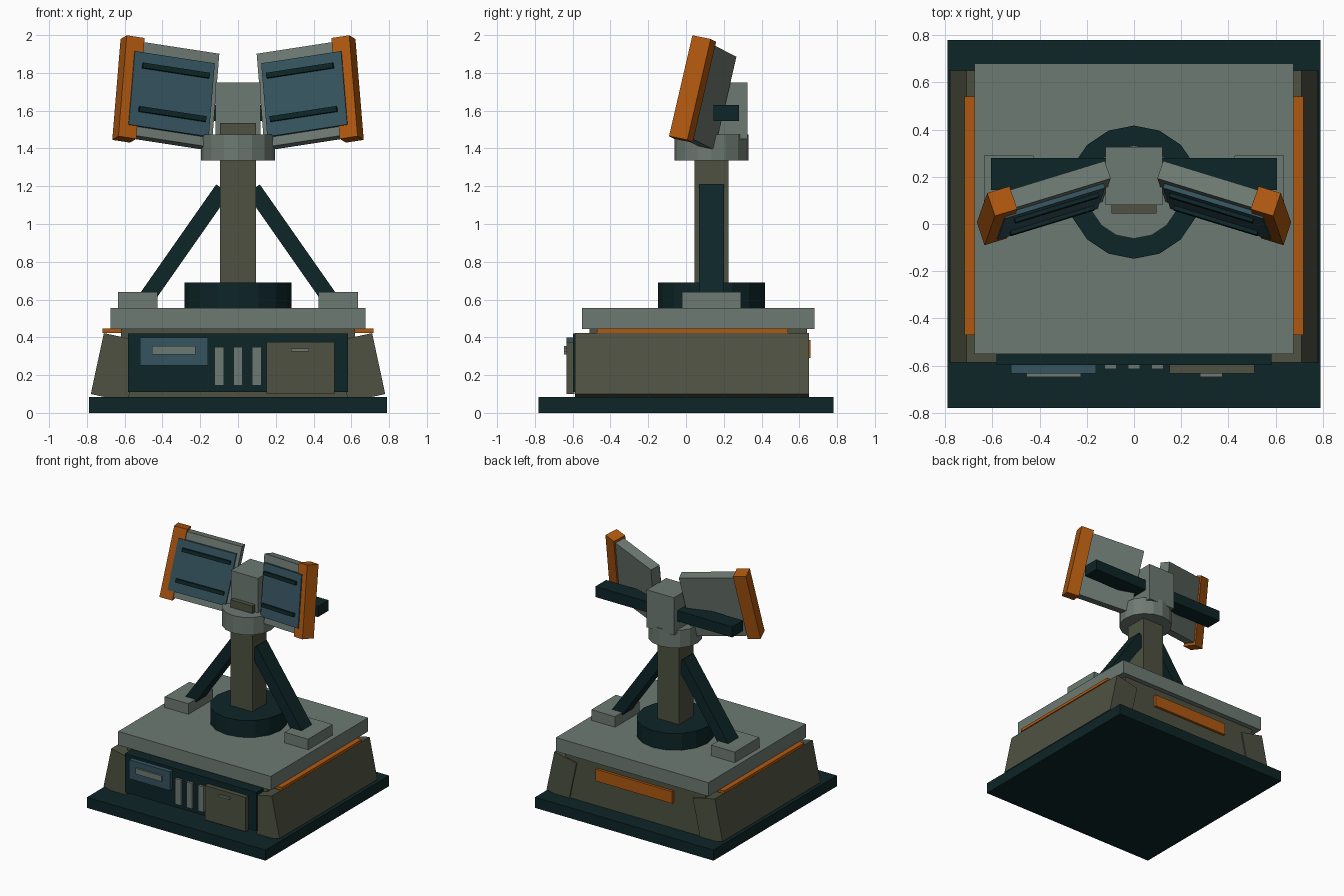
import bpy
from math import atan2
from mathutils import Matrix, Vector

cube = bpy.data.objects.get("Cube")
if cube:
    bpy.data.objects.remove(cube, do_unlink=True)


def material(name, rgb):
    m = bpy.data.materials.new(name)
    m.use_nodes = True
    m.diffuse_color = (*rgb, 1)
    m.node_tree.nodes["Principled BSDF"].inputs["Base Color"].default_value = (*rgb, 1)
    return m


dark = material("dark_teal", (0.004, 0.018, 0.020))
grey = material("grey_green", (0.155, 0.195, 0.170))
olive = material("olive", (0.075, 0.083, 0.053))
blue = material("slate_blue", (0.036, 0.088, 0.115))
orange = material("orange", (0.43, 0.098, 0.005))


def box(name, mat, lo, hi, frame=None):
    """Box between two corners, optionally placed in a local frame."""
    lo, hi = Vector(lo), Vector(hi)
    bpy.ops.mesh.primitive_cube_add(size=1)
    ob = bpy.context.object
    ob.name = name
    size = Matrix.Diagonal((*(hi - lo), 1))
    ob.data.transform(Matrix.Translation((lo + hi) / 2) @ size)
    if frame:
        ob.data.transform(frame)
        if frame.determinant() < 0:
            ob.data.flip_normals()
    ob.data.materials.append(mat)
    return ob


def drum(name, mat, radius, z0, z1, y):
    bpy.ops.mesh.primitive_cylinder_add(
        vertices=16, radius=radius, depth=z1 - z0, location=(0, y, (z0 + z1) / 2))
    ob = bpy.context.object
    ob.name = name
    ob.data.materials.append(mat)


# Base and housing
box("base_plate", dark, (-0.79, -0.78, 0), (0.79, 0.78, 0.085))
box("housing_core", olive, (-0.62, -0.51, 0.08), (0.62, 0.64, 0.445))
box("top_deck", grey, (-0.675, -0.55, 0.445), (0.675, 0.68, 0.555))
box("back_stripe", orange, (-0.34, 0.63, 0.29), (0.34, 0.66, 0.385))

# Front control panel
box("front_panel", dark, (-0.583, -0.597, 0.11), (0.583, -0.5, 0.42))
box("display", blue, (-0.52, -0.633, 0.25), (-0.16, -0.59, 0.40))
box("display_label", grey, (-0.455, -0.647, 0.31), (-0.225, -0.63, 0.355))
box("drawer", olive, (0.15, -0.633, 0.10), (0.51, -0.59, 0.375))
box("drawer_handle", grey, (0.28, -0.647, 0.325), (0.375, -0.63, 0.34))
for i in (-1, 0, 1):
    box("vent_bar", grey, (i * 0.1 - 0.025, -0.615, 0.145), (i * 0.1 + 0.025, -0.59, 0.35))

# Mast and head
mast_y = 0.135
drum("mast_foot", dark, 0.282, 0.555, 0.69, mast_y)
box("mast", olive, (-0.096, 0.045, 0.6), (0.096, 0.225, 1.535))
drum("mast_collar", grey, 0.197, 1.335, 1.475, mast_y)
box("head", grey, (-0.12, 0.08, 1.45), (0.12, 0.325, 1.75))
box("cross_beam", dark, (-0.605, 0.145, 1.545), (0.605, 0.28, 1.63))

# Axes of the tilted wing panel: across, up its face, out of its face
up = Vector((-0.08, 0.225, 0.97)).normalized()
across = Vector((0.945, -0.29, 0.145))
across = (across - up * across.dot(up)).normalized()
out = across.cross(up)
wing = Matrix((across, up, out)).transposed().to_4x4()
wing.translation = (0.58, 0.035, 1.715)

# Strut runs from the deck pad up to the mast
foot, tip = Vector((0.50, mast_y, 0.585)), Vector((0.08, mast_y, 1.185))
run = tip - foot
strut = Matrix.Translation(foot) @ Matrix.Rotation(atan2(run.x, run.z), 4, "Y")

# Leaning side skirt
skirt = Matrix.Translation((0.647, 0, 0.24)) @ Matrix.Rotation(-0.212, 4, "Y")

for side, flip in (("left", 1), ("right", -1)):
    mirror = Matrix.Diagonal((flip, 1, 1, 1))
    box(side + "_skirt", olive, (-0.1, -0.587, -0.165), (0.1, 0.65, 0.165), mirror @ skirt)
    box(side + "_deck_stripe", orange, (0.60, -0.47, 0.423), (0.717, 0.54, 0.446), mirror)
    box(side + "_strut_pad", grey, (0.425, -0.02, 0.55), (0.635, 0.29, 0.64), mirror)
    box(side + "_strut", dark, (-0.043, -0.065, 0), (0.043, 0.065, run.length), mirror @ strut)
    # Tilted panel with its end cap, screen and slats
    frame = mirror @ wing
    box(side + "_panel", grey, (-0.474, -0.255, -0.04), (0, 0.255, 0.04), frame)
    box(side + "_panel_cap", orange, (-0.05, -0.275, -0.052), (0.05, 0.275, 0.052), frame)
    box(side + "_panel_screen", blue, (-0.447, -0.205, 0.03), (0, 0.195, 0.06), frame)
    for v in (-0.115, 0.122):
        box(side + "_panel_slat", dark, (-0.42, v - 0.014, 0.05), (-0.047, v + 0.014, 0.077), frame)
